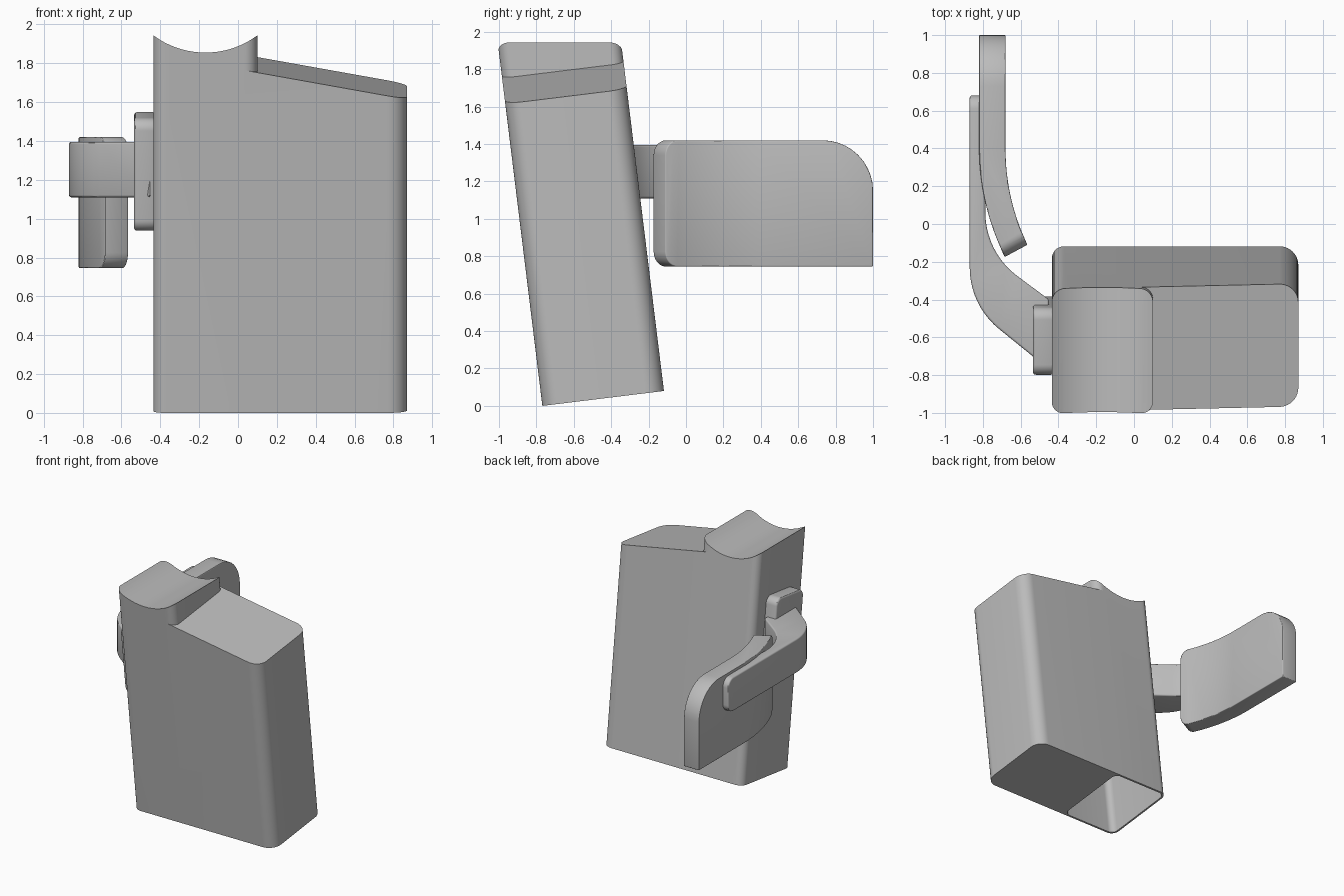
import bpy
import bmesh
from math import radians, sin, cos
from mathutils import Matrix, Vector

cube = bpy.data.objects.get("Cube")
if cube:
    bpy.data.objects.remove(cube, do_unlink=True)

GREY = (0.5, 0.5, 0.5, 1)
grey = bpy.data.materials.new("plain grey")
grey.use_nodes = True
grey.diffuse_color = GREY
grey.node_tree.nodes["Principled BSDF"].inputs["Base Color"].default_value = GREY

# The housing leans back from its front bottom edge
LEAN = Matrix.Translation((0, -0.768, 0)) @ Matrix.Rotation(radians(7), 4, "X")
DEPTH = 0.655


def fillet(corners, steps=10):
    """Outline with each corner (x, y, radius) rounded."""
    out = []
    for i, (x, y, r) in enumerate(corners):
        p = Vector((x, y))
        if r == 0:
            out.append(p)
            continue
        a = (Vector(corners[i - 1][:2]) - p).normalized()
        b = (Vector(corners[(i + 1) % len(corners)][:2]) - p).normalized()
        half = a.angle(b) / 2
        centre = p + (a + b).normalized() * (r / sin(half))
        start = p + a * (r * cos(half) / sin(half)) - centre
        end = p + b * (r * cos(half) / sin(half)) - centre
        sweep = start.angle_signed(end)
        for k in range(steps + 1):
            out.append(centre + Matrix.Rotation(-sweep * k / steps, 2) @ start)
    return out


def rect(x0, x1, y0, y1, r_left, r_right):
    return fillet([(x0, y0, r_left), (x1, y0, r_right),
                   (x1, y1, r_right), (x0, y1, r_left)])


def prism(name, outline, lo, hi, axis="Z", matrix=None, adjust=None):
    """Extrude an outline along Z, or a (y, z) outline along X."""
    bm = bmesh.new()

    def place(p, t):
        return (p.x, p.y, t) if axis == "Z" else (t, p.x, p.y)
    rings = [[bm.verts.new(place(p, t)) for p in outline] for t in (lo, hi)]
    bm.faces.new(rings[0])
    bm.faces.new(rings[1])
    for i in range(len(outline)):
        bm.faces.new((rings[0][i - 1], rings[0][i], rings[1][i], rings[1][i - 1]))
    if adjust:
        for v in bm.verts:
            adjust(v.co)
    if matrix:
        bm.transform(matrix)
    bmesh.ops.recalc_face_normals(bm, faces=bm.faces)
    mesh = bpy.data.meshes.new(name)
    bm.to_mesh(mesh)
    bm.free()
    obj = bpy.data.objects.new(name, mesh)
    bpy.context.collection.objects.link(obj)
    mesh.materials.append(grey)
    return obj


def activate(obj):
    bpy.ops.object.select_all(action="DESELECT")
    obj.select_set(True)
    bpy.context.view_layer.objects.active = obj


def combine(obj, other, operation):
    mod = obj.modifiers.new("combine", "BOOLEAN")
    mod.operation, mod.object, mod.solver = operation, other, "EXACT"
    activate(obj)
    bpy.ops.object.modifier_apply(modifier=mod.name)
    bpy.data.objects.remove(other, do_unlink=True)


def finish(obj, bevel=0):
    activate(obj)
    if bevel:
        mod = obj.modifiers.new("soft edges", "BEVEL")
        mod.width, mod.segments = bevel, 3
        mod.limit_method, mod.angle_limit = "ANGLE", radians(40)
        bpy.ops.object.modifier_apply(modifier=mod.name)
    bpy.ops.object.shade_smooth_by_angle(angle=radians(30))


# Housing: tall hollow column with a scooped top
housing = prism("housing", rect(-0.435, 0.1, 0, DEPTH, 0.065, 0.065), 0, 2.15,
                matrix=LEAN)


# Solid side block with a sloping top
def slope_top(co):
    if co.z > 1:
        co.z = 1.765 - 0.18 * (co.x - 0.1)


block = prism("side_block", rect(0.03, 0.87, 0, DEPTH, 0, 0.1), 0, 2,
              matrix=LEAN, adjust=slope_top)
combine(housing, block, "UNION")

# Scoop across the column top
scoop_outline = [Vector((-0.168 + 0.449 * sin(radians(a)), 2.304 - 0.449 * cos(radians(a))))
                 for a in range(-60, 61, 4)]
scoop_outline += [Vector((0.4, 2.4)), Vector((-0.7, 2.4))]
turn = Matrix(((0, 1, 0, 0), (1, 0, 0, 0), (0, 0, 1, 0), (0, 0, 0, 1)))
scoop = prism("scoop_cutter", scoop_outline, -2, 1, axis="X", matrix=turn)


# The scoop runs front to back; outline x stays sideways
combine(housing, scoop, "DIFFERENCE")

# Open shaft in the underside of the column
shaft = prism("shaft_cutter", rect(-0.42, 0.075, 0.015, DEPTH - 0.015, 0.05, 0.05),
              -0.1, 1.72, matrix=LEAN)
combine(housing, shaft, "DIFFERENCE")
finish(housing)

# Mounting plate on the side, leaning with the housing
middle = DEPTH / 2
plate = prism("mounting_plate",
              rect(middle - 0.18, middle + 0.18, 0.92, 1.505, 0.06, 0.06),
              -0.535, -0.425, axis="X", matrix=LEAN)
finish(plate, 0.015)

# Bent support arm
arm = prism("support_arm", fillet([
    (-0.87, 0.9, 0), (-0.87, -0.43, 0.42), (-0.45, -0.77, 0),
    (-0.45, -0.4, 0), (-0.787, -0.15, 0.42), (-0.787, 0.9, 0)]), 0.9, 1.6)
arm_side = prism("arm_side", fillet([
    (-1, 1.11, 0), (0.68, 1.11, 0.07), (0.68, 1.395, 0.07), (-1, 1.395, 0)]),
    -1, -0.3, axis="X")
combine(arm, arm_side, "INTERSECT")
finish(arm, 0.012)


# Curved pad with a slanted front end
def slant_end(co):
    if co.y < 0:
        co.y += 0.54 * (co.x + 0.685)


pad = prism("curved_pad", fillet([
    (-0.82, 1.2, 0), (-0.82, 0.135, 1.3), (-0.60, -0.37, 0),
    (-0.46, -0.35, 0), (-0.68, 0.154, 1.15), (-0.68, 1.2, 0)], 16), 0.5, 1.6)
pad_side = prism("pad_side", fillet([
    (-0.175, 0.745, 0.08), (1, 0.745, 0), (1, 1.42, 0.27), (-0.175, 1.42, 0.08)]),
    -1, -0.3, axis="X", adjust=slant_end)
combine(pad, pad_side, "INTERSECT")
finish(pad, 0.006)
